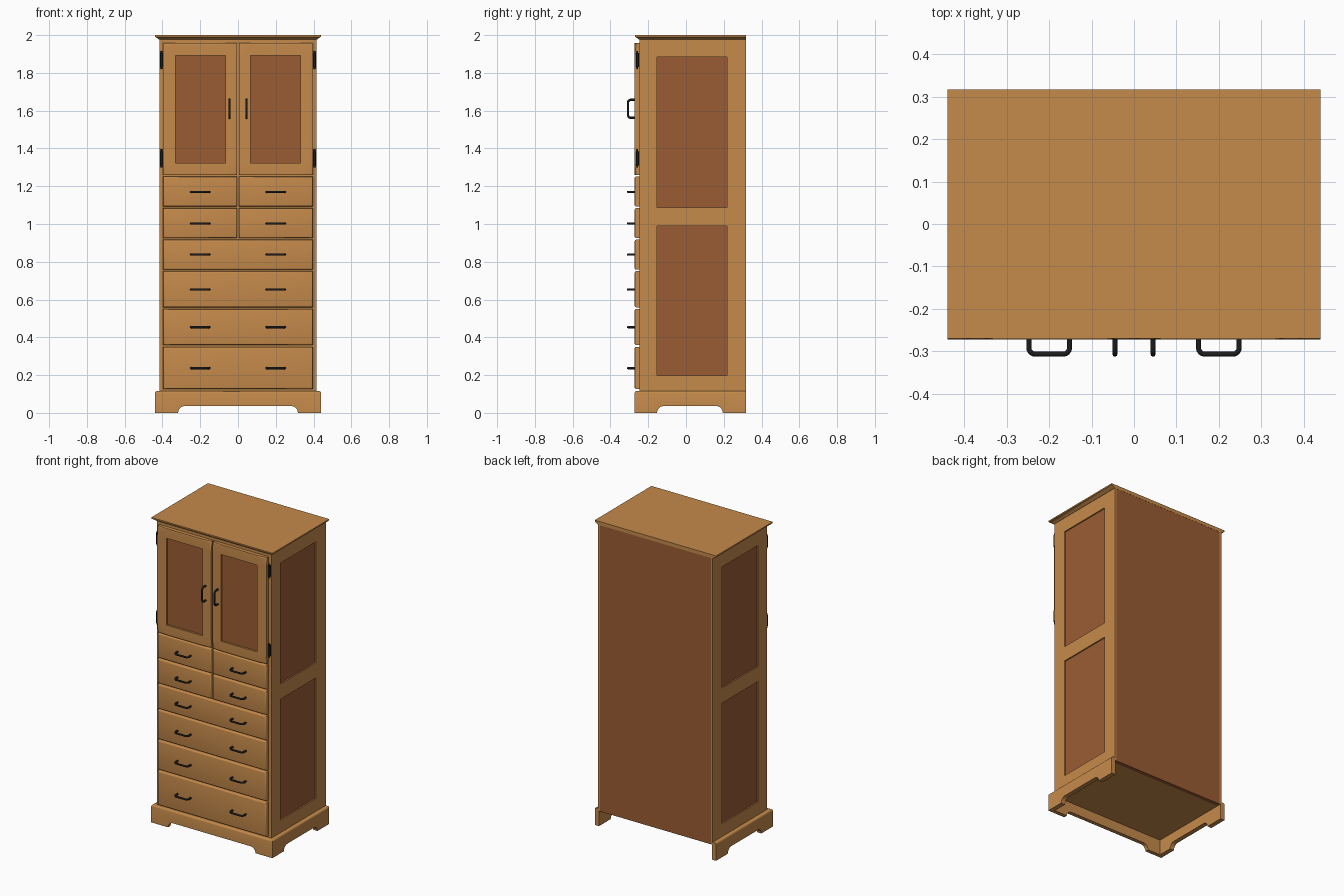
import bpy, bmesh, math
from mathutils import Vector

if "Cube" in bpy.data.objects:
    bpy.data.objects.remove(bpy.data.objects["Cube"])

BACK, BODY_Y, FRONT = 0.317, -0.247, -0.272   # back, carcass front, door face


def material(name, rgb):
    m = bpy.data.materials.new(name)
    m.diffuse_color = (*rgb, 1)
    m.use_nodes = True
    m.node_tree.nodes["Principled BSDF"].inputs["Base Color"].default_value = m.diffuse_color
    return m


WOOD = material("honey_wood", (0.558, 0.254, 0.070))
PANEL = material("red_brown_panel", (0.328, 0.107, 0.034))
METAL = material("black_metal", (0.012, 0.012, 0.012))


def finish(bm, name, mat):
    bmesh.ops.recalc_face_normals(bm, faces=bm.faces)
    me = bpy.data.meshes.new(name)
    bm.to_mesh(me)
    bm.free()
    for p in me.polygons:
        p.use_smooth = True
    me.set_sharp_from_angle(angle=math.radians(35))
    me.materials.append(mat)
    ob = bpy.data.objects.new(name, me)
    bpy.context.collection.objects.link(ob)
    return ob


def box(name, x0, x1, y0, y1, z0, z1, mat):
    bm = bmesh.new()
    bmesh.ops.create_cube(bm, size=1)
    for v in bm.verts:
        v.co = ((x0 + x1) / 2 + v.co.x * (x1 - x0),
                (y0 + y1) / 2 + v.co.y * (y1 - y0),
                (z0 + z1) / 2 + v.co.z * (z1 - z0))
    return finish(bm, name, mat)


def slab(name, us, vs, place, depth, holes=(), round_edge=0):
    """Flat grid with open cells, given thickness; outer front edges may be rounded."""
    bm = bmesh.new()
    grid = [[bm.verts.new(place(u, v)) for v in vs] for u in us]
    for i in range(len(us) - 1):
        for j in range(len(vs) - 1):
            if (i, j) not in holes:
                bm.faces.new((grid[i][j], grid[i + 1][j], grid[i + 1][j + 1], grid[i][j + 1]))
    rims = [grid[0], grid[-1], [c[0] for c in grid], [c[-1] for c in grid]]
    outer = [bm.edges.get((r[k], r[k + 1])) for r in rims for k in range(len(r) - 1)]
    ext = bmesh.ops.extrude_face_region(bm, geom=bm.faces[:], use_keep_orig=True)
    for g in ext["geom"]:
        if isinstance(g, bmesh.types.BMVert):
            g.co += Vector(depth)
    if round_edge:
        bmesh.ops.bevel(bm, geom=outer, offset=round_edge, segments=3,
                        profile=0.5, affect='EDGES')
    return finish(bm, name, WOOD)


def plinth_board(name, u0, u1, c0, c1, place, depth, inner):
    """Skirting board with a round-cornered cutout between c0 and c1."""
    r, top = 0.036, 0.115
    pts = [(u0, 0), (c0, 0)]
    arc = [math.radians(a) for a in range(0, 91, 15)]
    pts += [(c0 + r * (1 - math.cos(a)), r * math.sin(a)) for a in arc[1:]]
    pts += [(c1 - r * (1 - math.cos(a)), r * math.sin(a)) for a in reversed(arc[1:])]
    pts += [(c1, 0), (u1, 0), (u1, top), (u0, top)]
    bm = bmesh.new()
    f = bm.faces.new([bm.verts.new(place(u, z)) for u, z in pts])
    ext = bmesh.ops.extrude_face_region(bm, geom=[f], use_keep_orig=True)
    for g in ext["geom"]:
        if isinstance(g, bmesh.types.BMVert):
            g.co += Vector(depth)
    edges = [e for e in bm.edges
             if all(abs(v.co.z - top) < 1e-4 for v in e.verts) and not inner(e)]
    bmesh.ops.bevel(bm, geom=edges, offset=0.01, segments=3, profile=0.5, affect='EDGES')
    return finish(bm, name, WOOD)


def handle(name, x, z, vertical):
    """Round-bar pull with curved corners."""
    h, y0, y1, r = 0.048, FRONT + 0.004, -0.307, 0.015
    half = [(-h, y0)] + [(-h + r - r * math.cos(a), y1 + r - r * math.sin(a))
                         for a in (math.radians(k * 22.5) for k in range(5))]
    path = half + [(-u, y) for u, y in reversed(half)]
    cu = bpy.data.curves.new(name, 'CURVE')
    cu.dimensions = '3D'
    cu.bevel_depth, cu.bevel_resolution, cu.use_fill_caps = 0.006, 2, True
    sp = cu.splines.new('POLY')
    sp.points.add(len(path) - 1)
    for p, (u, y) in zip(sp.points, path):
        p.co = (x, y, z + u, 1) if vertical else (x + u, y, z, 1)
    sp.use_smooth = True
    cu.materials.append(METAL)
    ob = bpy.data.objects.new(name, cu)
    bpy.context.collection.objects.link(ob)


def hinge(name, s, z):
    """Barrel with thin end pins and a leaf plate."""
    bm = bmesh.new()
    for rad, length in ((0.007, 0.074), (0.004, 0.096)):
        ret = bmesh.ops.create_cone(bm, cap_ends=True, segments=12, radius1=rad,
                                    radius2=rad, depth=length)
        bmesh.ops.translate(bm, verts=ret["verts"], vec=(s * 0.405, -0.257, z))
    ret = bmesh.ops.create_cube(bm, size=1)
    for v in ret["verts"]:
        v.co = (s * 0.405 + v.co.x * 0.018, -0.249 + v.co.y * 0.006, z + v.co.z * 0.074)
    finish(bm, name, METAL)


# carcass core and back
box("carcass", -0.405, 0.405, BODY_Y, 0.30, 0.10, 1.98, WOOD)
box("back_panel", -0.406, 0.406, 0.29, BACK - 0.001, 0.098, 1.98, PANEL)

# sides: frame with two recessed panels, plus plinth side boards
for s, side in ((-1, "left"), (1, "right")):
    slab(f"{side}_side_frame", (BODY_Y, -0.153, 0.218, BACK),
         (0.10, 0.198, 0.99, 1.088, 1.883, 1.98),
         lambda u, v: (s * 0.415, u, v), (-s * 0.012, 0, 0), holes={(1, 1), (1, 3)})
    for z0, z1, part in ((0.19, 1.0, "lower"), (1.08, 1.89, "upper")):
        a, b = sorted((s * 0.40, s * 0.4065))
        box(f"{side}_{part}_side_panel", a, b, -0.16, 0.225, z0, z1, PANEL)
    plinth_board(f"{side}_plinth_board", BODY_Y, BACK, -0.153, 0.195,
                 lambda u, z: (s * 0.44, u, z), (-s * 0.03, 0, 0),
                 lambda e: not all(abs(v.co.x) > 0.435 for v in e.verts))

# plinth front
plinth_board("front_plinth_board", -0.44, 0.44, -0.317, 0.317,
             lambda u, z: (u, FRONT, z), (0, BODY_Y - FRONT, 0),
             lambda e: all(v.co.y > BODY_Y - 0.001 for v in e.verts))

# top with sloping moulding, flush at the back
bm = bmesh.new()
rings = []
for z, hx, fy in ((1.976, 0.417, -0.249), (1.989, 0.435, -0.265),
                  (1.991, 0.44, -0.27), (2.0, 0.44, -0.27)):
    rings.append([bm.verts.new(c) for c in
                  ((-hx, fy, z), (hx, fy, z), (hx, BACK, z), (-hx, BACK, z))])
for lo, hi in zip(rings, rings[1:]):
    for k in range(4):
        bm.faces.new((lo[k], lo[(k + 1) % 4], hi[(k + 1) % 4], hi[k]))
bm.faces.new(rings[0])
bm.faces.new(rings[-1])
finish(bm, "top", WOOD)


def on_front(u, v):
    return (u, FRONT, v)


DEPTH = (0, BODY_Y - FRONT + 0.002, 0)

# doors with recessed panels, handles and hinges
for s, side in ((-1, "left"), (1, "right")):
    slab(f"{side}_door_frame", sorted(s * u for u in (0.004, 0.066, 0.33, 0.396)),
         (1.259, 1.323, 1.893, 1.957), on_front, DEPTH, holes={(1, 1)}, round_edge=0.009)
    a, b = sorted((s * 0.06, s * 0.336))
    box(f"{side}_door_panel", a, b, -0.260, BODY_Y, 1.317, 1.899, PANEL)
    handle(f"{side}_door_handle", s * 0.045, 1.61, True)
    for z, part in ((1.868, "upper"), (1.348, "lower")):
        hinge(f"{side}_{part}_hinge", s, z)

# drawers: two split rows, then four full-width rows
ROWS = ((1.092, 1.252, 1.17), (0.925, 1.084, 1.003), (0.758, 0.917, 0.838),
        (0.559, 0.75, 0.653), (0.359, 0.55, 0.454), (0.126, 0.35, 0.237))
for i, (z0, z1, hz) in enumerate(ROWS):
    spans = ((-0.396, -0.004), (0.004, 0.396)) if i < 2 else ((-0.396, 0.396),)
    for k, span in enumerate(spans):
        slab(f"drawer_front_{i + 1}_{k + 1}", span, (z0, z1), on_front, DEPTH, round_edge=0.009)
    for x, side in ((-0.2, "left"), (0.2, "right")):
        handle(f"drawer_{i + 1}_{side}_handle", x, hz, False)
